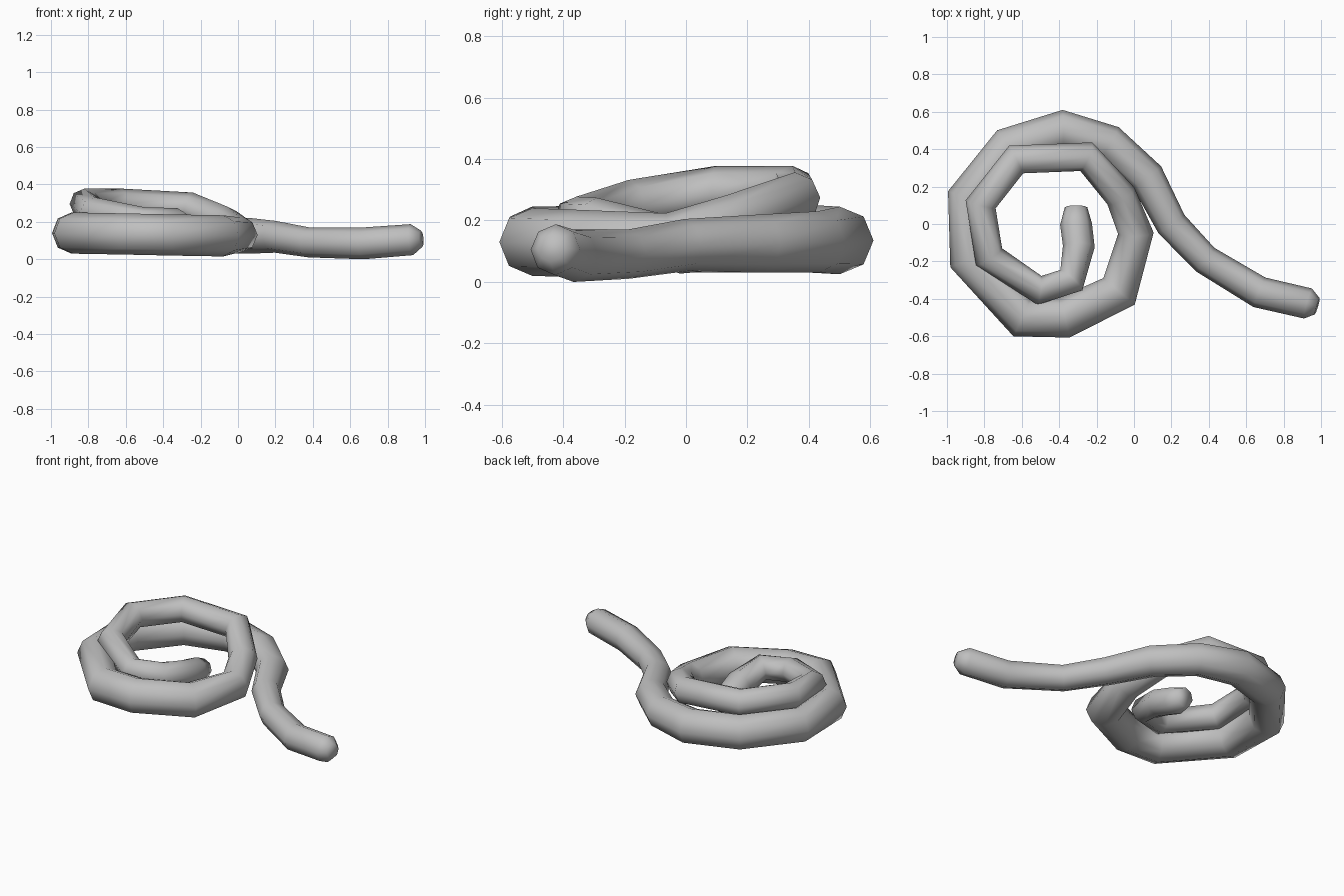
import bpy
import bmesh
import math
from mathutils import Vector

SIDES = 8

default_cube = bpy.data.objects.get("Cube")
if default_cube:
    bpy.data.objects.remove(default_cube, do_unlink=True)


def make_material(name, colour):
    material = bpy.data.materials.new(name)
    material.use_nodes = True
    material.diffuse_color = colour
    shader = next(node for node in material.node_tree.nodes if node.type == "BSDF_PRINCIPLED")
    shader.inputs["Base Color"].default_value = colour
    return material


def ring_tangent(centres, index):
    """Direction halfway between the incoming and outgoing segments."""
    here = centres[index]
    tangent = Vector()
    if index > 0:
        tangent += (here - centres[index - 1]).normalized()
    if index < len(centres) - 1:
        tangent += (centres[index + 1] - here).normalized()
    return tangent.normalized()


def add_ring(bm, centre, tangent, radius):
    """Ring of vertices square to the path, kept upright."""
    side = tangent.cross(Vector((0, 0, 1))).normalized()
    up = side.cross(tangent)
    ring = []
    for step in range(SIDES):
        angle = math.tau * step / SIDES
        offset = side * math.cos(angle) + up * math.sin(angle)
        ring.append(bm.verts.new(centre + offset * radius))
    return ring


def build_tube(name, sections, material):
    """Sweep an octagonal section along the path and close both ends."""
    centres = [Vector(section[:-1]) for section in sections]
    bm = bmesh.new()
    rings = [add_ring(bm, centre, ring_tangent(centres, i), sections[i][-1])
             for i, centre in enumerate(centres)]
    for first, second in zip(rings, rings[1:]):
        for i in range(SIDES):
            j = (i + 1) % SIDES
            bm.faces.new((first[i], first[j], second[j], second[i]))
    bm.faces.new(rings[0])
    bm.faces.new(list(reversed(rings[-1])))
    bmesh.ops.recalc_face_normals(bm, faces=bm.faces[:])
    for face in bm.faces:
        face.smooth = True
    mesh = bpy.data.meshes.new(name)
    bm.to_mesh(mesh)
    bm.free()
    mesh.materials.append(material)
    tube = bpy.data.objects.new(name, mesh)
    bpy.context.collection.objects.link(tube)
    return tube


# Loose tail: x, y, z, radius, starting at its rounded tip
tail = [
    (.98, -.44, .11, .045), (.93, -.425, .105, .083), (.67, -.365, .085, .085),
    (.38, -.19, .09, .08), (.2, 0, .12, .085), (.07, .25, .125, .095),
]

# Thick lower loop lying on the ground
lower_loop = [
    (-.13, .43, .13, .1), (-.38, .5, .135, .11), (-.67, .41, .14, .11),
    (-.89, .14, .14, .11), (-.88, -.19, .14, .11), (-.6, -.5, .135, .11),
    (-.37, -.5, .13, .11), (-.08, -.36, .125, .11), (.01, -.05, .13, .095),
]

# Thinner upper loop resting on the lower one
upper_loop = [
    (-.07, .15, .2, .085), (-.255, .36, .275, .083), (-.63, .345, .295, .083),
    (-.82, .105, .295, .083), (-.775, -.175, .25, .083), (-.505, -.355, .2, .078),
]

# Inner end dropping into the middle of the coil
inner_end = [
    (-.335, -.3, .195, .08), (-.295, -.12, .145, .085),
    (-.31, 0, .11, .085), (-.31, .09, .095, .06),
]

rope_grey = make_material("rope_grey", (.52, .52, .52, 1))
build_tube("coiled_rope", tail + lower_loop + upper_loop + inner_end, rope_grey)
